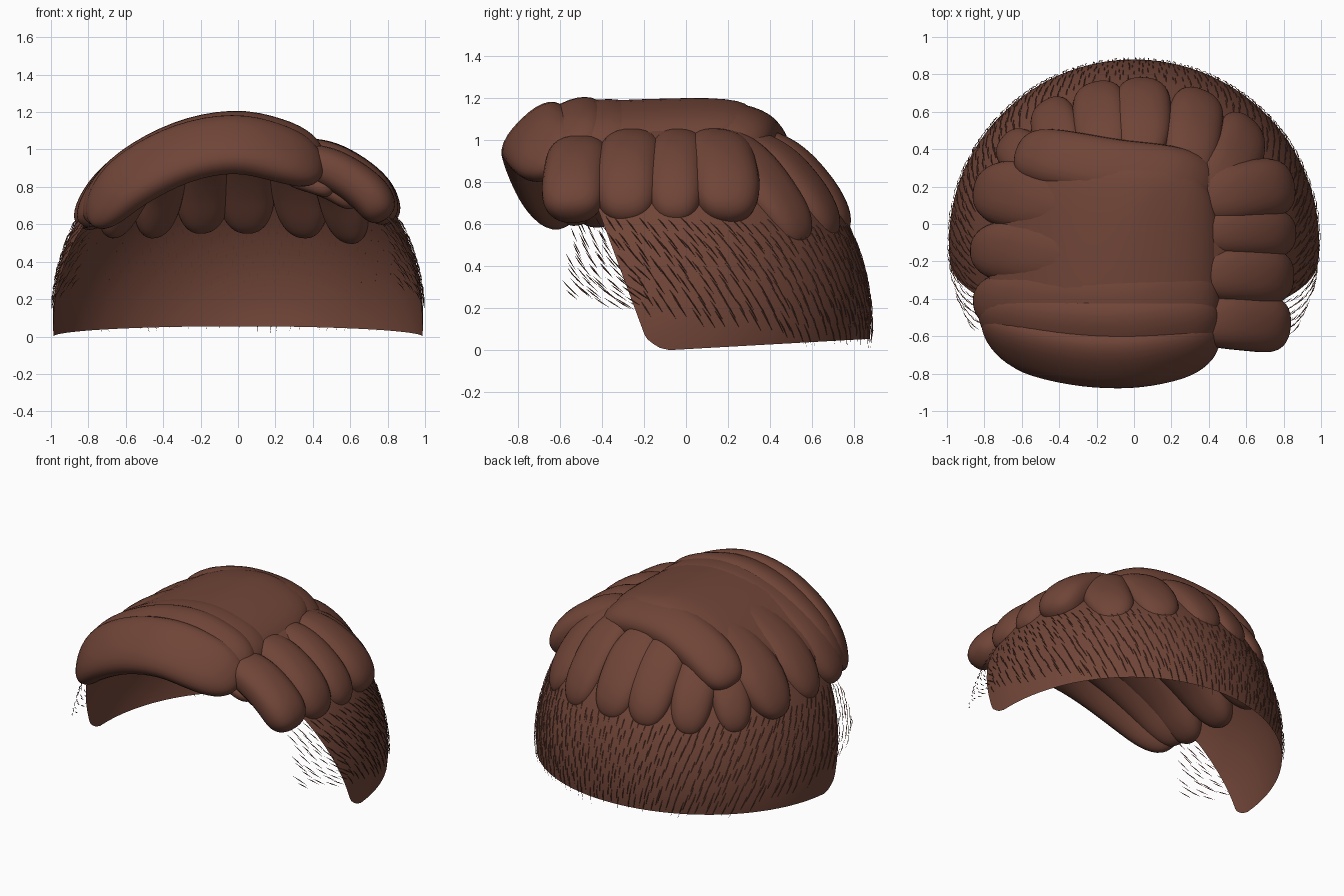
import bpy, bmesh, math, random
from mathutils import Vector

if "Cube" in bpy.data.objects:
    bpy.data.objects.remove(bpy.data.objects["Cube"])

random.seed(4)
RX, RY, RZ = 0.99, 0.98, 1.05          # head ellipsoid
C = Vector((0, -0.1, 0.1))

brown = bpy.data.materials.new("hair_brown")
brown.diffuse_color = (0.163, 0.059, 0.039, 1)
brown.use_nodes = True
brown.node_tree.nodes["Principled BSDF"].inputs["Base Color"].default_value = brown.diffuse_color


def finish(name, bm, angle=40):
    bmesh.ops.recalc_face_normals(bm, faces=bm.faces)
    me = bpy.data.meshes.new(name)
    bm.to_mesh(me)
    bm.free()
    me.materials.append(brown)
    ob = bpy.data.objects.new(name, me)
    bpy.context.collection.objects.link(ob)
    bpy.context.view_layer.objects.active = ob
    ob.select_set(True)
    bpy.ops.object.shade_smooth_by_angle(angle=math.radians(angle))
    ob.select_set(False)
    return ob


def head_radius(z):
    return math.sqrt(max(0, 1 - ((z - C.z) / RZ) ** 2))


def on_head(az, z, scale=1.0):
    """Point on the head ellipsoid at an azimuth and height."""
    r = head_radius(z) * scale
    return Vector((RX * r * math.cos(az), C.y + RY * r * math.sin(az), z))


def spline(pts, t):
    """Catmull-Rom point along a list of control points."""
    n = len(pts) - 1
    i = min(int(t * n), n - 1)
    u = t * n - i
    b, c = pts[i], pts[i + 1]
    a = pts[i - 1] if i > 0 else b * 2 - c
    d = pts[i + 2] if i + 2 <= n else c * 2 - b
    return 0.5 * (2 * b + (c - a) * u + (2 * a - 5 * b + 4 * c - d) * u * u
                  + (3 * b - a - 3 * c + d) * u ** 3)


def clump(name, pts, w0, w1, thick, pivot, blunt=3.5, square=0.85):
    """Rounded lock of hair swept along a path, flat side facing the pivot."""
    pts = [Vector(p) for p in pts]
    pivot = Vector(pivot)
    bm = bmesh.new()
    rings, N, M = [], 32, 28
    for i in range(N + 1):
        t = 0.5 - 0.5 * math.cos(math.pi * (0.02 + 0.96 * i / N))
        p = spline(pts, t)
        tan = (spline(pts, min(1, t + 0.01)) - spline(pts, max(0, t - 0.01))).normalized()
        nor = p - pivot
        nor = (nor - tan * nor.dot(tan)).normalized()
        side = tan.cross(nor)
        s = (1 - abs(2 * t - 1) ** blunt) ** (1 / 2.2)
        w = (w0 + (w1 - w0) * t) * s
        ring = []
        for k in range(M):
            a = 2 * math.pi * k / M
            ca, sa = math.cos(a), math.sin(a)
            q = side * w * math.copysign(abs(ca) ** square, ca) \
                + nor * thick * s * math.copysign(abs(sa) ** square, sa)
            ring.append(bm.verts.new(p + q))
        rings.append(ring)
    for r0, r1 in zip(rings, rings[1:]):
        for k in range(M):
            bm.faces.new((r0[k], r0[(k + 1) % M], r1[(k + 1) % M], r1[k]))
    bm.faces.new(rings[0])
    bm.faces.new(rings[-1])
    return finish(name, bm, 60)


# Cap: open shell around the back and sides of the head
bm = bmesh.new()
rows, cols = 32, 64
grid = []
for j in range(rows + 1):
    z = 1.12 * (j / rows) ** 1.3
    yf = -0.08 - 0.09 * min(1, z / 0.06) ** 0.5 - 0.37 * z
    a0 = math.asin(max(-0.97, min(1, (yf - C.y) / (RY * head_radius(z)))))
    row = []
    for i in range(cols + 1):
        p = on_head(a0 + (math.pi - 2 * a0) * i / cols, z)
        p.z += 0.055 * max(0, p.y + 0.1) / 0.98 * max(0, 1 - z)
        row.append(bm.verts.new(p))
    grid.append(row)
for j in range(rows):
    for i in range(cols):
        bm.faces.new((grid[j][i], grid[j][i + 1], grid[j + 1][i + 1], grid[j + 1][i]))
finish("hair_cap", bm)

# Top locks: combed across from the right parting to the left side
XS = (0.45, 0.24, -0.02, -0.32, -0.62, -0.84)
ZS = (0.94, 1.03, 1.075, 1.01, 0.84, 0.60)


def top_lock(name, y0, y1, dz, w0, w1, thick, py, bulge=0.0, xs=1.0, lift=0.0):
    pts = []
    for i, (x, z) in enumerate(zip(XS, ZS)):
        t = i / 5
        y = y0 + (y1 - y0) * t + bulge * math.sin(math.pi * t)
        pts.append((x if x > 0 else x * xs, y, z + dz + lift * t * t))
    clump(name, pts, w0, w1, thick, (0, py, 0.1), 5)


top_lock("top_lock_front", -0.61, -0.56, -0.06, 0.19, 0.19, 0.10, 0.2, -0.135, 0.94, 0.07)
top_lock("top_lock_fringe", -0.52, -0.50, -0.015, 0.19, 0.18, 0.12, -0.08, -0.04, 0.96, 0.03)
top_lock("top_lock_second", -0.40, -0.42, 0.0, 0.22, 0.17, 0.12, -0.32)
top_lock("top_lock_third", -0.18, -0.14, -0.004, 0.24, 0.17, 0.12, -0.15, 0, 1.02)
top_lock("top_lock_fourth", 0.06, 0.18, -0.015, 0.22, 0.19, 0.12, 0.02)
clump("top_lock_back", [(0.42, 0.18, 0.92), (0.2, 0.25, 1.035), (-0.1, 0.29, 1.05),
                        (-0.38, 0.34, 0.97), (-0.62, 0.38, 0.81)],
      0.17, 0.16, 0.11, (0, -0.02, 0.1), 7)
# Smooth crown that blends the top locks together
clump("crown_sweep", [(0.45, -0.18, 0.965), (0.24, -0.18, 1.06), (-0.02, -0.18, 1.105),
                      (-0.32, -0.15, 1.04), (-0.58, -0.12, 0.88), (-0.73, -0.08, 0.73)],
      0.50, 0.48, 0.092, (0, -0.15, 0.1), 5, 0.6)

# Right side locks: fall from the parting
for i, (y0, y1, w, x1, zt, py) in enumerate([(-0.50, -0.535, 0.155, 0.81, 0.62, -0.45),
                                             (-0.25, -0.28, 0.155, 0.84, 0.61, -0.24),
                                             (-0.03, -0.05, 0.14, 0.86, 0.61, -0.05),
                                             (0.14, 0.19, 0.165, 0.85, 0.62, 0.02)]):
    low = 0.03 if i == 0 else 0
    clump("right_lock_%d" % (i + 1),
          [(0.28, y0, 0.995 - low), (0.52, (y0 + y1) / 2, 0.915 - low),
           (0.70, y1, 0.79 - low), (x1 - 0.03, y1, zt)],
          w, w * 0.97, 0.11, (0, py, 0.1), 4)

# Small tucked locks under the front of the parting
clump("tucked_lock_inner", [(0.26, -0.5, 0.86), (0.40, -0.54, 0.82), (0.52, -0.55, 0.78)],
      0.10, 0.08, 0.05, (0, -0.3, 0.1))
clump("tucked_lock_outer", [(0.36, -0.48, 0.83), (0.50, -0.5, 0.78), (0.63, -0.5, 0.70)],
      0.10, 0.08, 0.05, (0, -0.3, 0.1))

# Back locks: hang down the head from the crown, nearly parallel from above
BACK = [(-0.68, 0.53, 0.14), (-0.46, 0.53, 0.145), (-0.20, 0.555, 0.16),
        (0.05, 0.555, 0.165), (0.36, 0.53, 0.165), (0.61, 0.50, 0.165)]
for i, (tx, tz, w) in enumerate(BACK):
    pts = []
    for t in (0, 0.25, 0.5, 0.75, 1):
        z = 1.04 + (tz - 1.04) * t
        r = head_radius(z) * 0.968
        x = tx * (0.8 + 0.2 * t)
        lim = 0.78 * r * RX
        x = max(-lim, min(lim, x))
        pts.append((x, C.y + RY * math.sqrt(r * r - (x / RX) ** 2), z))
    clump("back_lock_%d" % (i + 1), pts, w, w * 0.86, 0.085, C, 2.9)

# Fine strands: thin tapered slivers combed down and back over the cap
bm = bmesh.new()
for j in range(10):
    for i in range(72):
        az = math.radians(-31 + 242 * (i + (j % 2) * 0.5) / 72) + random.uniform(-0.012, 0.012)
        z = 0.14 + 0.054 * j + random.uniform(-0.015, 0.015)
        p = on_head(az, z, 1.002)
        if z < 0.22 - 0.13 * (p.y + 0.2):
            continue
        out = (p - C).normalized()
        back = Vector((-math.sin(az), math.cos(az), 0)) * (1 if math.cos(az) > 0 else -1)
        sweep = abs(math.cos(az)) * (0.65 + (1.3 * max(0, 0.5 - z) if p.y < -0.25 else 0))
        d = back * sweep - Vector((0, 0, 1 if p.y > -0.25 else 0.3 + z))
        d = (d - out * d.dot(out)).normalized()
        side = d.cross(out)
        L = random.uniform(0.09, 0.13)
        mid = p + d * L * 0.45 + out * 0.005
        a = bm.verts.new(p)
        e = bm.verts.new(p + d * L - out * 0.002)
        m = [bm.verts.new(mid + v) for v in (side * 0.003, out * 0.004, -side * 0.003)]
        for k in range(3):
            q, r = m[k], m[(k + 1) % 3]
            bm.faces.new((a, q, r))
            bm.faces.new((q, e, r))
finish("fine_strands", bm)
